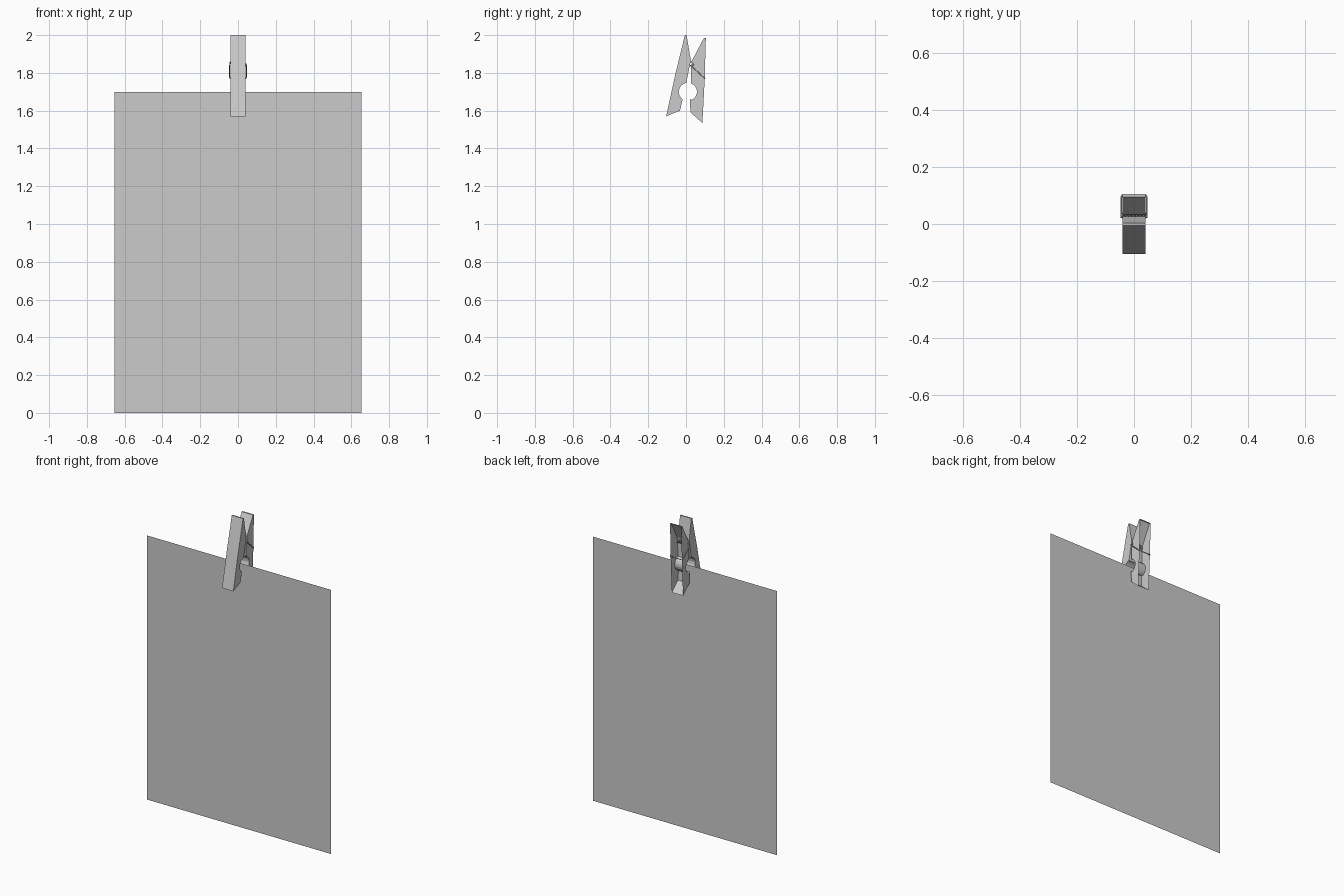
import bpy, bmesh, math

if "Cube" in bpy.data.objects:
    bpy.data.objects.remove(bpy.data.objects["Cube"])

W = 0.04                      # half width of the wooden arms
HOLE_Y, HOLE_Z, HOLE_R = 0.01, 1.70, 0.048


def arc(a0, a1, n):
    """Points on the round jaw hole, angles in degrees."""
    return [(HOLE_Y + HOLE_R * math.cos(math.radians(a0 + (a1 - a0) * i / n)),
             HOLE_Z + HOLE_R * math.sin(math.radians(a0 + (a1 - a0) * i / n)))
            for i in range(n + 1)]


def extrude_profile(name, profile, open_edges=()):
    """Extrude a y-z profile across x; side strips in open_edges are left out."""
    bm = bmesh.new()
    rings = [[bm.verts.new((x, y, z)) for y, z in profile] for x in (-W, W)]
    for r in rings:
        bm.faces.new(r)
    n = len(profile)
    for i in range(n):
        if i in open_edges:
            continue
        j = (i + 1) % n
        bm.faces.new((rings[0][i], rings[0][j], rings[1][j], rings[1][i]))
    bmesh.ops.recalc_face_normals(bm, faces=bm.faces)
    me = bpy.data.meshes.new(name)
    bm.to_mesh(me)
    bm.free()
    ob = bpy.data.objects.new(name, me)
    bpy.context.collection.objects.link(ob)
    return ob


def wire(name, points, radius):
    cu = bpy.data.curves.new(name, 'CURVE')
    cu.dimensions = '3D'
    cu.bevel_depth = radius
    cu.bevel_resolution = 1
    cu.use_fill_caps = True
    sp = cu.splines.new('POLY')
    sp.points.add(len(points) - 1)
    for p, co in zip(sp.points, points):
        p.co = (*co, 1)
    ob = bpy.data.objects.new(name, cu)
    bpy.context.collection.objects.link(ob)
    return ob


# Paper sheet: single flat plane held in the jaw
bm = bmesh.new()
bm.faces.new([bm.verts.new(c) for c in
              ((-0.655, 0.01, 0), (0.655, 0.01, 0), (0.655, 0.01, 1.70), (-0.655, 0.01, 1.70))])
me = bpy.data.meshes.new("paper_sheet")
bm.to_mesh(me)
bm.free()
bpy.context.collection.objects.link(bpy.data.objects.new("paper_sheet", me))

# Front arm of the clothespin
front = [(-0.006, 2.0), (-0.056, 1.795), (-0.105, 1.57), (-0.032, 1.60), (-0.017, 1.665)]
front += arc(235, 100, 7)
front += [(0.018, 1.83), (0.026, 1.865), (0.003, 2.0)]
extrude_profile("front_arm", front)

# Back arm, hollow with its outer face open
back = [(0.105, 1.985), (0.099, 1.77), (0.087, 1.535), (0.024, 1.59), (0.02, 1.662)]
back += arc(-65, 70, 7)
back += [(0.027, 1.83), (0.034, 1.87), (0.095, 1.985)]
extrude_profile("back_arm", back, open_edges=(0, 1))

# Spring: coil between the arms and a wire bail round the back arm
CY, CZ, R = 0.028, 1.848, 0.011
TURNS, STEPS = 7, 12
wire("spring_coil", [(-0.043 + 0.086 * i / (TURNS * STEPS),
                      CY + R * math.cos(2 * math.pi * i / STEPS),
                      CZ + R * math.sin(2 * math.pi * i / STEPS))
                     for i in range(TURNS * STEPS + 1)], 0.003)
half = [(0.045, 0.022, 1.842), (0.045, 0.092, 1.778), (0.042, 0.100, 1.771)]
wire("spring_bail", half + [(-x, y, z) for x, y, z in reversed(half)], 0.003)
